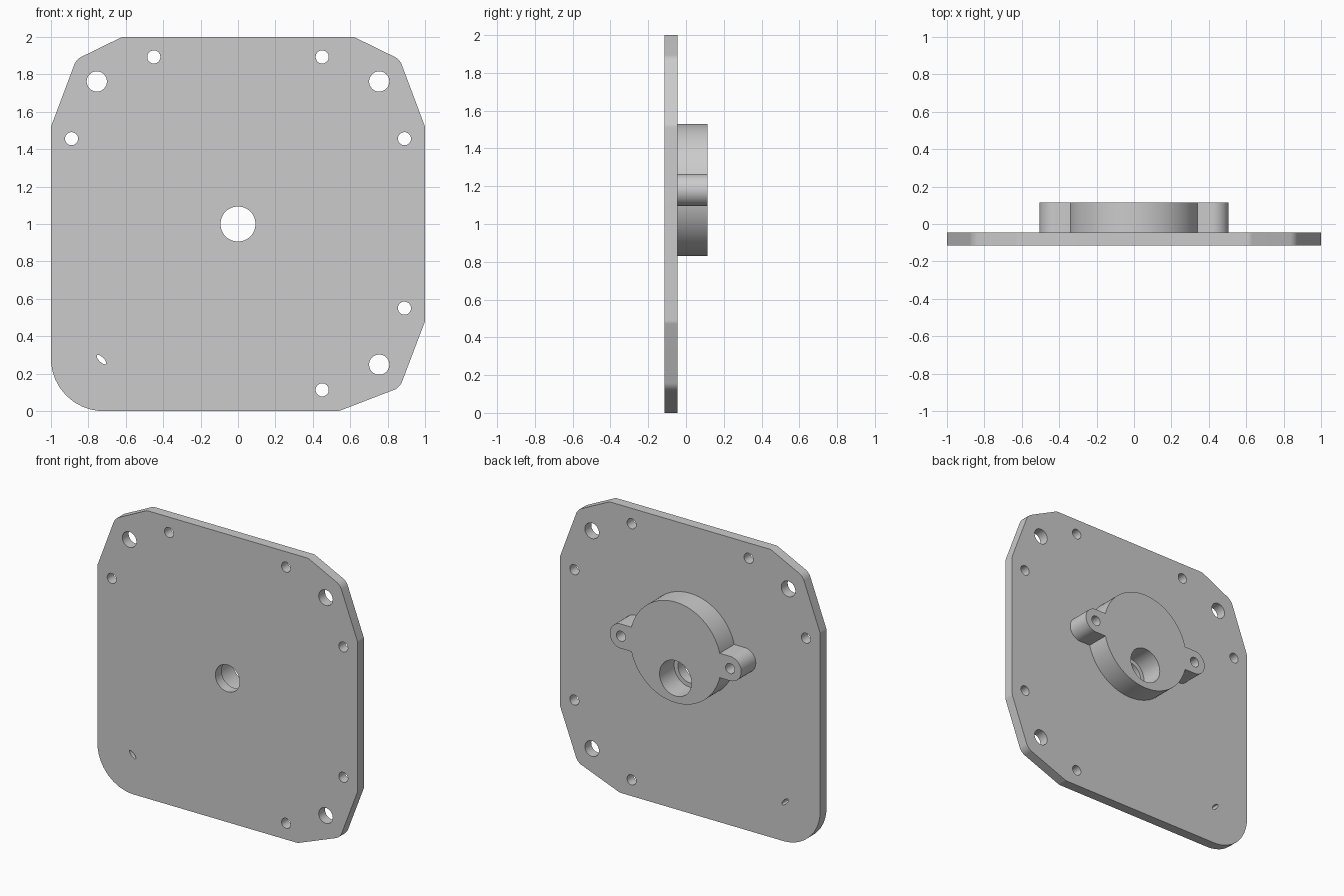
import bpy, bmesh, math
from mathutils import Vector

cube = bpy.data.objects.get("Cube")
if cube:
    bpy.data.objects.remove(cube, do_unlink=True)

FRONT, MID, BACK = -0.115, -0.045, 0.115  # plate front, plate back, boss back

grey = bpy.data.materials.new("plain grey")
grey.use_nodes = True
grey.diffuse_color = (0.6, 0.6, 0.6, 1)
grey.node_tree.nodes["Principled BSDF"].inputs["Base Color"].default_value = (0.6, 0.6, 0.6, 1)


def ellipse(x, z, rx, rz=None, turn=0, n=48):
    rz = rz or rx
    c, s = math.cos(turn), math.sin(turn)
    ring = [(rx * math.cos(math.tau * i / n), rz * math.sin(math.tau * i / n)) for i in range(n)]
    return [(x + u * c - v * s, z + u * s + v * c) for u, v in ring]


def rounded(corners, steps=10):
    """Outline from (x, z, fillet radius) corners."""
    out = []
    for i, (x, z, r) in enumerate(corners):
        p = Vector((x, z))
        if r == 0:
            out.append((x, z))
            continue
        a = (Vector(corners[i - 1][:2]) - p).normalized()
        b = (Vector(corners[(i + 1) % len(corners)][:2]) - p).normalized()
        half = a.angle(b) / 2
        centre = p + (a + b).normalized() * (r / math.sin(half))
        start = p + a * (r / math.tan(half)) - centre
        end = p + b * (r / math.tan(half)) - centre
        for k in range(steps + 1):
            d = start.lerp(end, k / steps).normalized() * r
            out.append(tuple(centre + d))
    return out


def prism(name, outlines, y0, y1):
    """Extrude one or more x-z outlines from y0 to y1."""
    bm = bmesh.new()
    for outline in outlines:
        face = bm.faces.new([bm.verts.new((x, y0, z)) for x, z in outline])
        grown = bmesh.ops.extrude_face_region(bm, geom=[face], use_keep_orig=True)["geom"]
        moved = [v for v in grown if isinstance(v, bmesh.types.BMVert)]
        bmesh.ops.translate(bm, verts=moved, vec=(0, y1 - y0, 0))
    bmesh.ops.recalc_face_normals(bm, faces=bm.faces)
    mesh = bpy.data.meshes.new(name)
    bm.to_mesh(mesh)
    bm.free()
    mesh.materials.append(grey)
    obj = bpy.data.objects.new(name, mesh)
    bpy.context.collection.objects.link(obj)
    return obj


def boolean(obj, tool, operation):
    mod = obj.modifiers.new("cut", "BOOLEAN")
    mod.operation, mod.object, mod.solver = operation, tool, "EXACT"
    bpy.ops.object.select_all(action="DESELECT")
    bpy.context.view_layer.objects.active = obj
    obj.select_set(True)
    bpy.ops.object.modifier_apply(modifier=mod.name)
    bpy.data.objects.remove(tool, do_unlink=True)


# Mounting plate: three clipped corners and one large round corner
plate = prism("mounting_plate", [rounded([
    (-1, 0, 0.28), (0.54, 0, 0.05), (0.865, 0.125, 0.08), (1, 0.48, 0.05),
    (1, 1.52, 0.05), (0.865, 1.88, 0.08), (0.62, 2, 0.05),
    (-0.62, 2, 0.05), (-0.865, 1.88, 0.08), (-1, 1.52, 0.05)])], FRONT, MID)

# Plate holes: centre, three large corner holes, small pairs, slanted drain
holes = [ellipse(0, 1, 0.0935), ellipse(-0.73, 0.275, 0.033, 0.013, -math.pi / 4)]
for sx, sz in ((1, 1), (-1, 1), (1, -1)):
    holes.append(ellipse(sx * 0.755, 1.005 + sz * 0.757, 0.054))
    holes.append(ellipse(sx * 0.45, 1.003 + sz * 0.89, 0.035))
    holes.append(ellipse(sx * 0.89, 1.003 + sz * 0.453, 0.035))
boolean(plate, prism("plate_cutter", holes, FRONT - 0.1, MID + 0.1), "DIFFERENCE")

# Gearbox boss on the back: offset disc with a screw ear on each side
boss = prism("back_boss", [ellipse(0, 1.18, 0.35, n=96)], MID, BACK)
ear_x, ear_r = 0.42, 0.085
ears = rounded([(-ear_x - ear_r, 1.18 - ear_r, ear_r - 0.0005), (ear_x + ear_r, 1.18 - ear_r, ear_r - 0.0005),
                (ear_x + ear_r, 1.18 + ear_r, ear_r - 0.0005), (-ear_x - ear_r, 1.18 + ear_r, ear_r - 0.0005)], 16)
boolean(boss, prism("screw_ears", [ears], MID, BACK), "UNION")

# Boss holes: shaft bore, and screw holes that stop at the plate
bores = [ellipse(0, 1, 0.123)] + [ellipse(s * ear_x, 1.18, 0.035) for s in (-1, 1)]
boolean(boss, prism("boss_cutter", bores, MID - 0.1, BACK + 0.1), "DIFFERENCE")

for obj in (plate, boss):
    bpy.ops.object.select_all(action="DESELECT")
    bpy.context.view_layer.objects.active = obj
    obj.select_set(True)
    bpy.ops.object.shade_smooth_by_angle(angle=math.radians(20))
